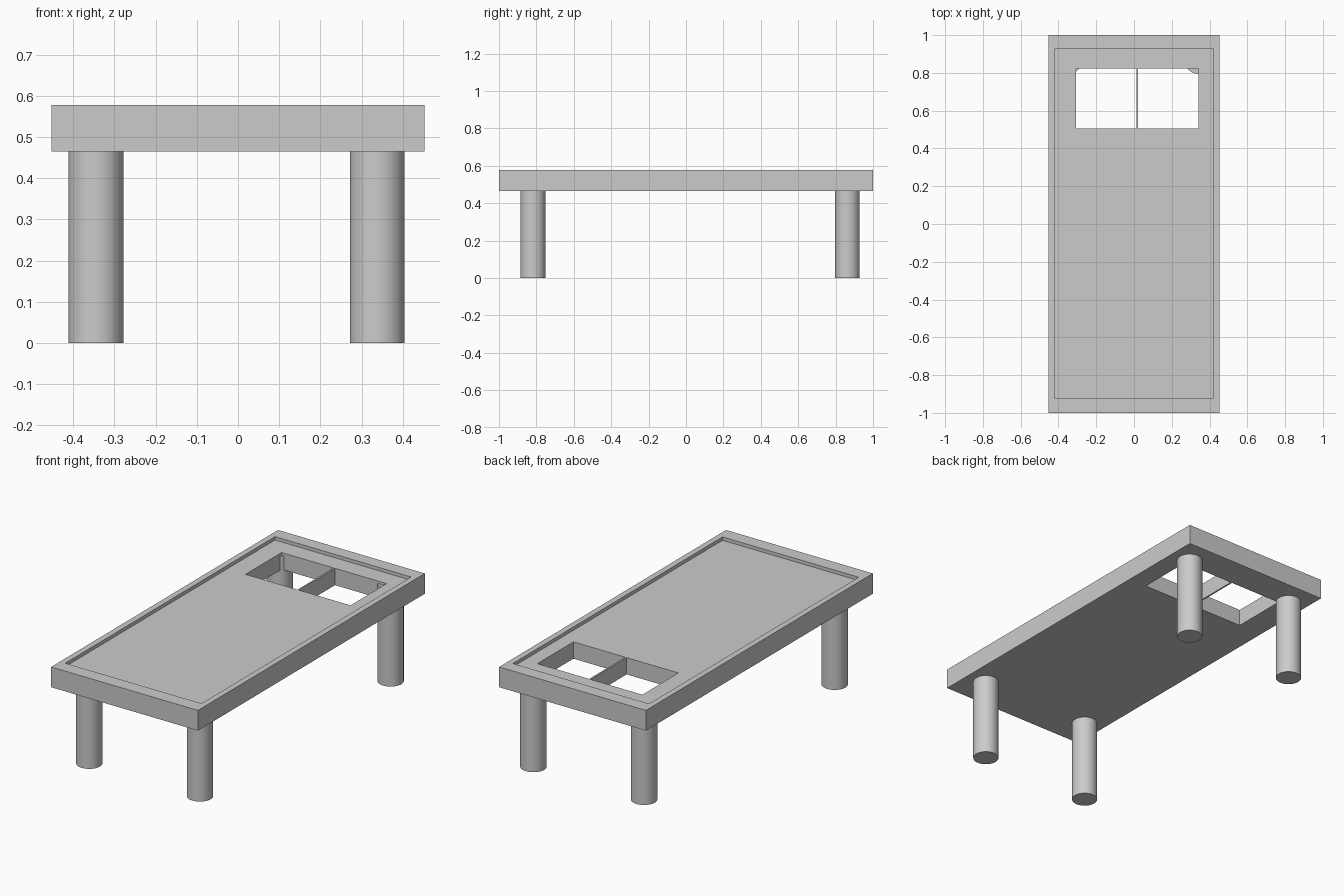
import bpy
import math

if "Cube" in bpy.data.objects:
    bpy.data.objects.remove(bpy.data.objects["Cube"])


def box(name, x0, x1, y0, y1, z0, z1):
    bpy.ops.mesh.primitive_cube_add(
        size=1, location=((x0 + x1) / 2, (y0 + y1) / 2, (z0 + z1) / 2))
    ob = bpy.context.object
    ob.name = name
    ob.scale = (x1 - x0, y1 - y0, z1 - z0)
    bpy.ops.object.transform_apply(location=False, rotation=False, scale=True)
    return ob


def cut(target, cutter):
    mod = target.modifiers.new("cut", 'BOOLEAN')
    mod.operation = 'DIFFERENCE'
    mod.solver = 'EXACT'
    mod.object = cutter
    bpy.context.view_layer.objects.active = target
    bpy.ops.object.modifier_apply(modifier=mod.name)
    bpy.data.objects.remove(cutter, do_unlink=True)


# table top slab with raised rim
BOTTOM, TOP, DEPTH = 0.465, 0.578, 0.019
top = box("table_top", -0.453, 0.453, -1, 1, BOTTOM, TOP)
cut(top, box("recess_cutter", -0.42, 0.42, -0.922, 0.926, TOP - DEPTH, TOP + 0.1))

# two through openings, leaving a thin divider between them
for x0, x1 in ((-0.307, 0.013), (0.022, 0.341)):
    cut(top, box("opening_cutter", x0, x1, 0.505, 0.823, BOTTOM - 0.1, TOP + 0.1))

# round legs, running up into the slab
LEG_TOP = 0.545
for side, x in (("left", -0.345), ("right", 0.338)):
    for end, y in (("front", -0.818), ("back", 0.862)):
        bpy.ops.mesh.primitive_cylinder_add(
            vertices=48, radius=0.0667, depth=LEG_TOP, location=(x, y, LEG_TOP / 2))
        bpy.context.object.name = f"{end}_{side}_leg"
        bpy.ops.object.shade_smooth_by_angle(angle=math.radians(30))
